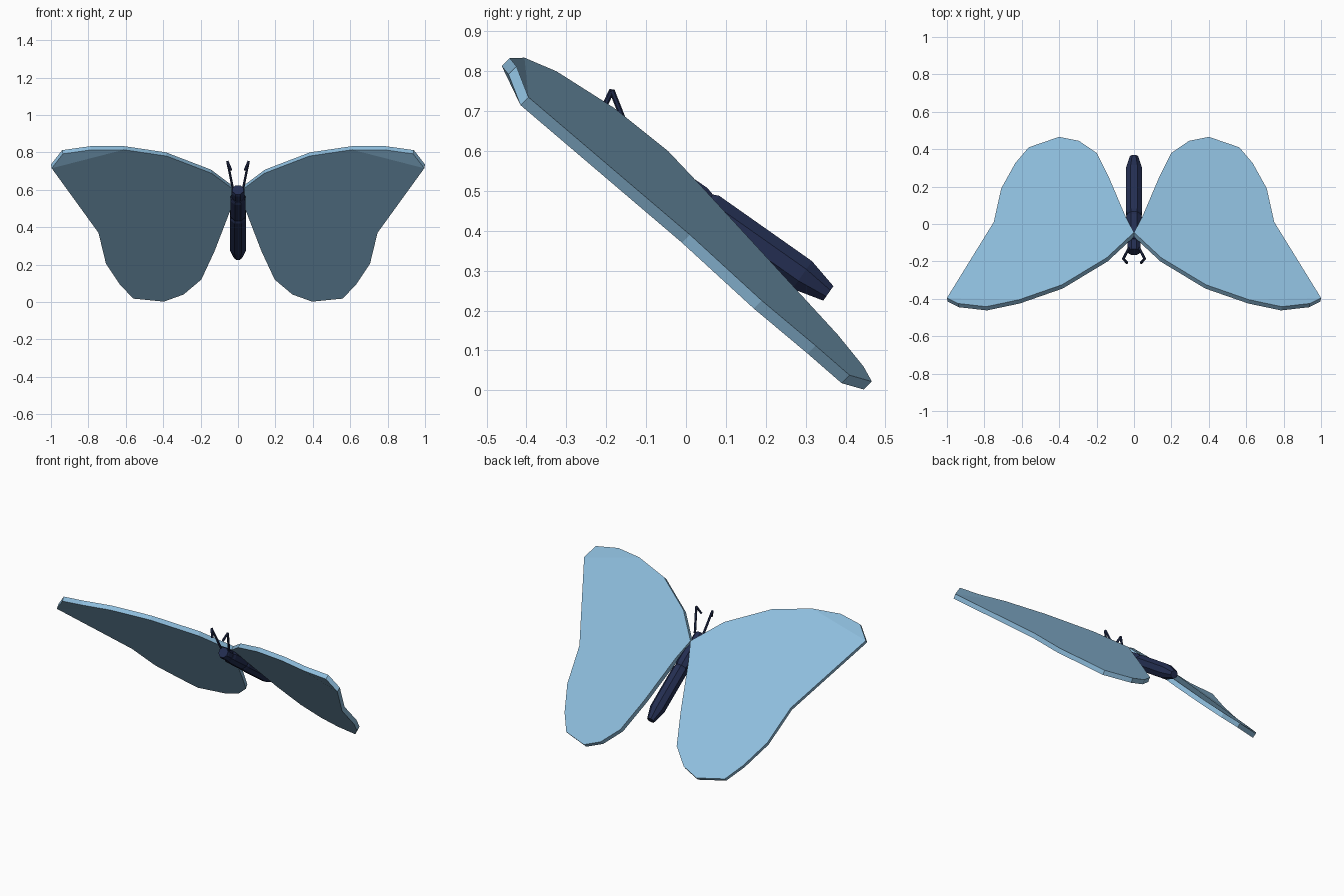
import bpy, bmesh, math
from mathutils import Vector, Matrix

if "Cube" in bpy.data.objects:
    bpy.data.objects.remove(bpy.data.objects["Cube"])


def material(name, rgb):
    m = bpy.data.materials.new(name)
    m.use_nodes = True
    m.diffuse_color = (*rgb, 1)
    m.node_tree.nodes["Principled BSDF"].inputs["Base Color"].default_value = (*rgb, 1)
    return m


wing_blue = material("sky blue", (0.27, 0.51, 0.72))
body_navy = material("dark navy", (0.017, 0.027, 0.082))


def finish(name, bm, mat):
    bmesh.ops.recalc_face_normals(bm, faces=bm.faces)
    mesh = bpy.data.meshes.new(name)
    bm.to_mesh(mesh)
    bm.free()
    mesh.materials.append(mat)
    ob = bpy.data.objects.new(name, mesh)
    bpy.context.collection.objects.link(ob)
    return ob


# Upper outline of one wing: root, trailing edge, tip, leading edge
OUTLINE = [
    (0.0, -0.045, 0.6), (0.045, 0.04, 0.51), (0.13, 0.24, 0.29), (0.2, 0.38, 0.14),
    (0.295, 0.445, 0.06), (0.4, 0.466, 0.022), (0.563, 0.41, 0.038),
    (0.635, 0.325, 0.112), (0.71, 0.19, 0.225), (0.75, 0.01, 0.39),
    (1.0, -0.395, 0.735), (0.94, -0.425, 0.812), (0.79, -0.442, 0.833),
    (0.615, -0.405, 0.834), (0.385, -0.325, 0.8), (0.145, -0.18, 0.708),
]
TIP = 10
THICKNESS = Vector((-0.004, -0.02, -0.02))


def wing(name, side):
    bm = bmesh.new()
    v = [bm.verts.new((side * x, y, z)) for x, y, z in OUTLINE]
    # Broad panel, with the bent tip as a separate face
    faces = [bm.faces.new(v[:TIP + 1] + v[TIP + 3:]), bm.faces.new(v[TIP:TIP + 4])]
    geo = bmesh.ops.extrude_face_region(bm, geom=faces, use_keep_orig=True)["geom"]
    low = [g for g in geo if isinstance(g, bmesh.types.BMVert)]
    bmesh.ops.translate(bm, verts=low, vec=Vector((side * THICKNESS.x, *THICKNESS.yz)))
    finish(name, bm, wing_blue)


def tube(name, rings, sides):
    """Loft capped rings given as (centre, axis direction, radius)."""
    bm = bmesh.new()
    loops = []
    for centre, axis, radius in rings:
        across = Vector((1, 0, 0))
        across = (across - axis * across.dot(axis)).normalized()
        up = axis.cross(across)
        angles = [math.tau * (i + 0.5) / sides for i in range(sides)]
        loops.append([bm.verts.new(centre + radius * (across * math.cos(a) + up * math.sin(a)))
                      for a in angles])
    for a, b in zip(loops, loops[1:]):
        for i in range(sides):
            j = (i + 1) % sides
            bm.faces.new((a[i], a[j], b[j], b[i]))
    bm.faces.new(loops[0])
    bm.faces.new(loops[-1])
    return finish(name, bm, body_navy)


# Body parts share one sloping axis from head to tail
HEAD = Vector((0, -0.15, 0.6))
TAIL = Vector((0, 0.357, 0.243))
AXIS = (TAIL - HEAD).normalized()


def body_part(name, profile):
    tube(name, [(HEAD + AXIS * t, AXIS, r) for t, r in profile], 8)


body_part("head", [(0, 0.032), (0.015, 0.037), (0.05, 0.037), (0.075, 0.03)])
body_part("thorax", [(0.065, 0.036), (0.085, 0.043), (0.22, 0.045), (0.25, 0.036)])
body_part("abdomen", [(0.235, 0.036), (0.255, 0.046), (0.54, 0.046), (0.62, 0.024)])

# Wings and bent antennae on both sides
for label, side in (("left", 1), ("right", -1)):
    wing(label + "_wing", side)
    path = [Vector((side * x, y, z)) for x, y, z in
            ((0.028, -0.13, 0.61), (0.057, -0.186, 0.752), (0.037, -0.208, 0.705))]
    first = (path[1] - path[0]).normalized()
    second = (path[2] - path[1]).normalized()
    tube(label + "_antenna_stalk", [(path[0], first, 0.007), (path[1], first, 0.007)], 6)
    tube(label + "_antenna_tip", [(path[1], second, 0.007), (path[2], second, 0.007)], 6)
